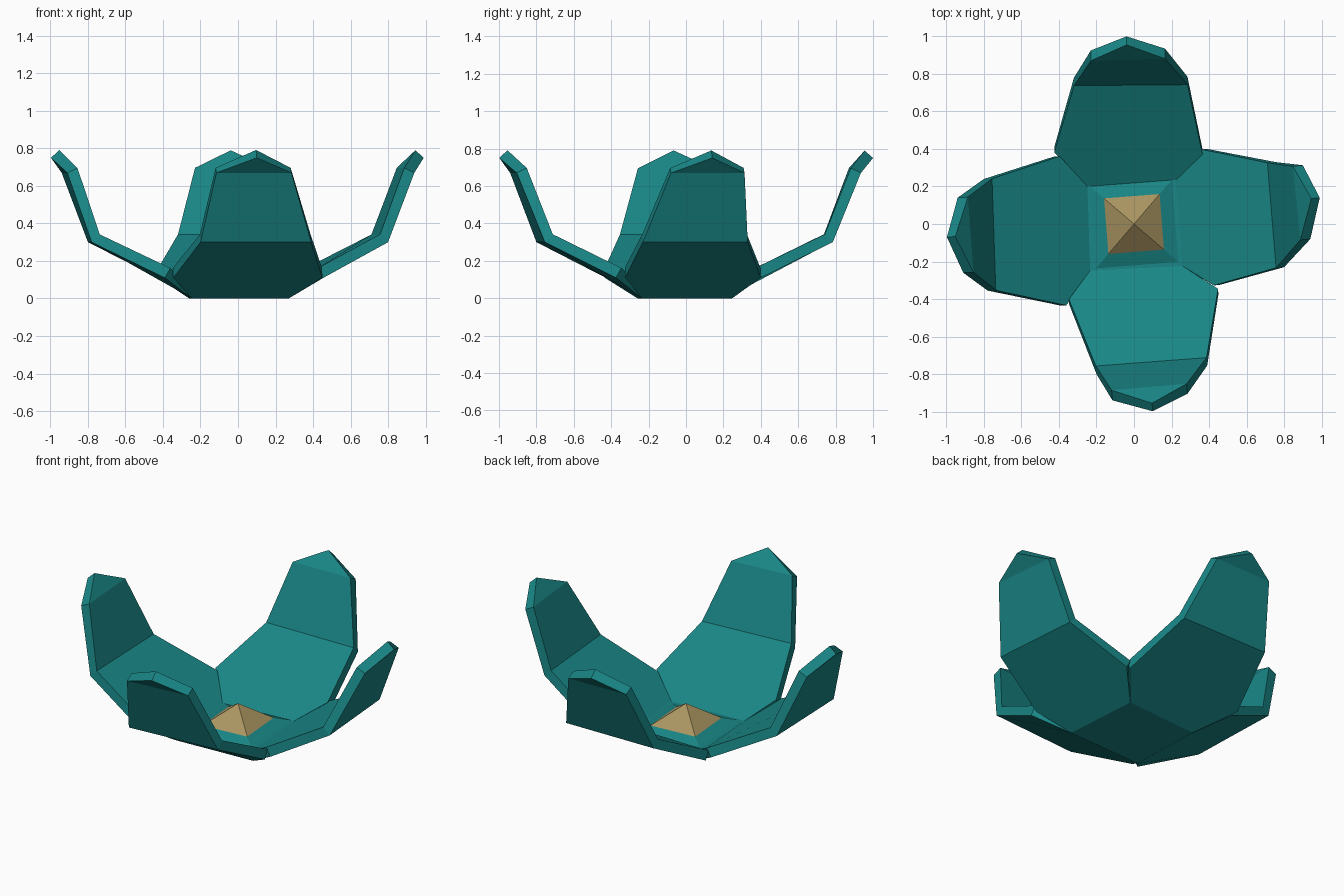
import bpy, bmesh, math

if "Cube" in bpy.data.objects:
    bpy.data.objects.remove(bpy.data.objects["Cube"])


def material(name, rgb):
    m = bpy.data.materials.new(name)
    m.diffuse_color = (*rgb, 1)
    m.use_nodes = True
    m.node_tree.nodes["Principled BSDF"].inputs["Base Color"].default_value = m.diffuse_color
    return m


teal = material("teal", (0.01, 0.24, 0.24))
gold = material("gold", (0.40, 0.30, 0.12))

# Underside corners of the square base, anticlockwise from front left
corners = [(-.245, -.26), (.27, -.235), (.235, .247), (-.26, .21)]

# Each petal's outline, anticlockwise: wide, bend, shoulder, tip, shoulder, bend, wide
heights = [.11, .30, .67, .75, .67, .30, .11]
petals = [
    [(-.345, -.43), (-.20, -.80), (-.115, -.94), (.10, -.998), (.285, -.905), (.39, -.755), (.45, -.375)],
    [(.455, -.325), (.80, -.23), (.94, -.08), (.99, .14), (.90, .313), (.755, .33), (.39, .40)],
    [(.365, .40), (.285, .785), (.165, .935), (-.04, 1.0), (-.23, .925), (-.32, .78), (-.425, .41)],
    [(-.425, .36), (-.80, .24), (-.94, .14), (-.997, -.07), (-.91, -.26), (-.78, -.355), (-.39, -.435)],
]

# Folded shell: base and four petals, thickened inwards
bm = bmesh.new()
base = [bm.verts.new((x, y, 0)) for x, y in corners]
bm.faces.new(base)
for i, outline in enumerate(petals):
    w1, b1, s1, tip, s2, b2, w2 = [bm.verts.new((x, y, z)) for (x, y), z in zip(outline, heights)]
    bm.faces.new((base[i], w1, b1, b2, w2, base[(i + 1) % 4]))
    bm.faces.new((b1, s1, s2, b2))
    bm.faces.new((s1, tip, s2))
mesh = bpy.data.meshes.new("petals")
bm.to_mesh(mesh)
bm.free()
shell = bpy.data.objects.new("petals", mesh)
bpy.context.collection.objects.link(shell)
mesh.materials.append(teal)
thick = shell.modifiers.new("thickness", 'SOLIDIFY')
thick.thickness = 0.06
thick.offset = 1


# Four-sided centre pieces
def four_sided(name, r1, r2, z0, z1, mat):
    bpy.ops.mesh.primitive_cone_add(vertices=4, radius1=r1, radius2=r2, depth=z1 - z0,
                                    location=(0, 0, (z0 + z1) / 2),
                                    rotation=(0, 0, math.radians(49.5)))
    ob = bpy.context.object
    ob.name = name
    ob.data.materials.append(mat)


four_sided("centre_mound", .34, .21, .05, .085, teal)
four_sided("centre_pyramid", .21, 0, .085, .20, gold)
